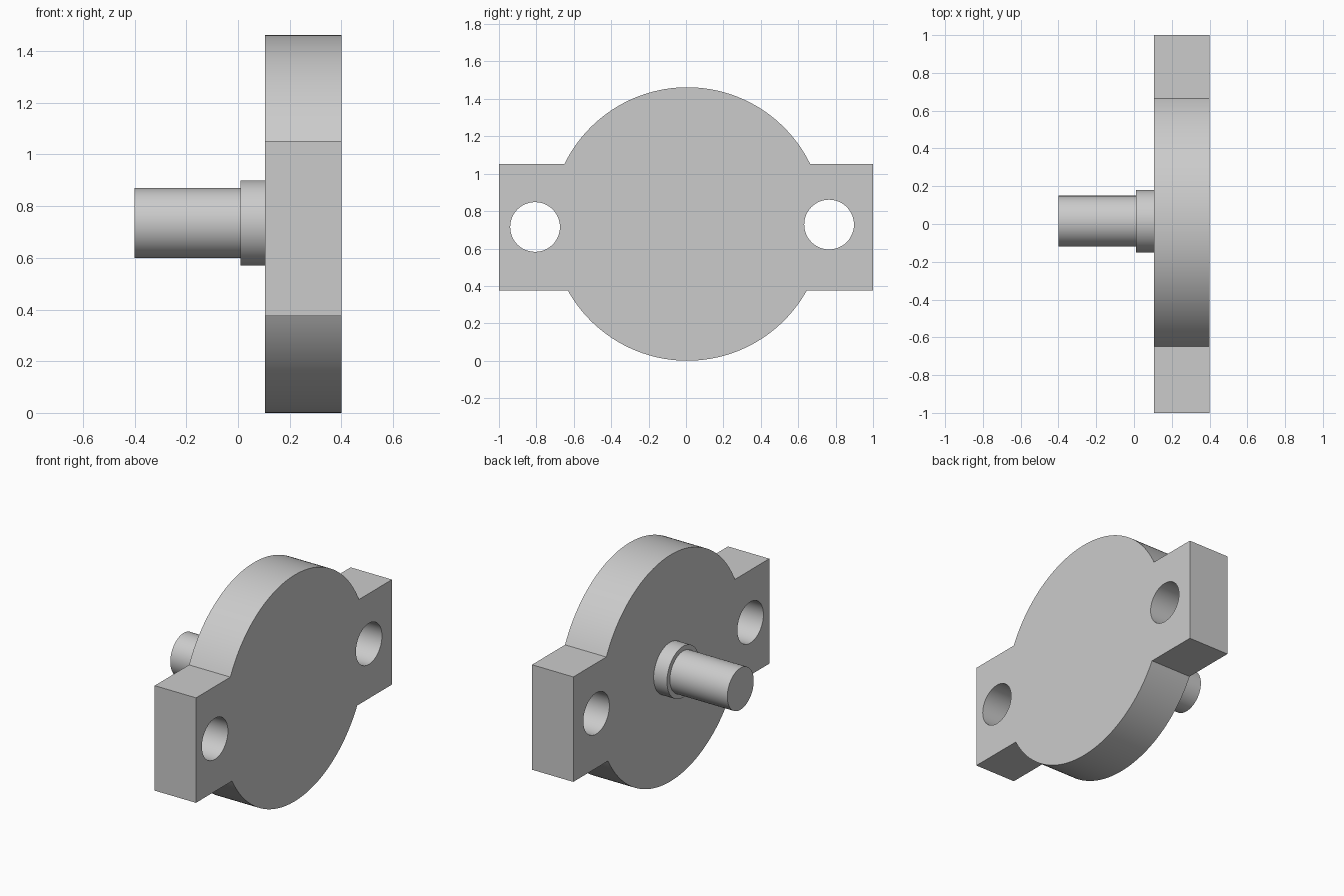
import bpy
import bmesh
from math import asin, cos, sin, pi, radians
from mathutils import Matrix, Vector

cube = bpy.data.objects.get("Cube")
if cube:
    bpy.data.objects.remove(cube, do_unlink=True)

GREY = (0.6, 0.6, 0.6, 1.0)
metal = bpy.data.materials.new("plain grey")
metal.use_nodes = True
metal.diffuse_color = GREY
metal.node_tree.nodes["Principled BSDF"].inputs["Base Color"].default_value = GREY


def finish(bm, name):
    """Turn a bmesh into a smooth-shaded object with sharp edges kept."""
    bmesh.ops.recalc_face_normals(bm, faces=bm.faces[:])
    mesh = bpy.data.meshes.new(name)
    bm.to_mesh(mesh)
    bm.free()
    mesh.materials.append(metal)
    obj = bpy.data.objects.new(name, mesh)
    bpy.context.collection.objects.link(obj)
    bpy.ops.object.select_all(action="DESELECT")
    obj.select_set(True)
    bpy.context.view_layer.objects.active = obj
    bpy.ops.object.shade_smooth_by_angle(angle=radians(30))
    return obj


def arc(cy, cz, r, start, end, steps):
    """Points (y, z) along an arc, both ends included."""
    angles = [start + (end - start) * i / steps for i in range(steps + 1)]
    return [(cy + r * cos(a), cz + r * sin(a)) for a in angles]


def rod(name, x0, x1, y, z, r):
    """Cylinder lying along x."""
    bm = bmesh.new()
    place = Matrix.Translation(((x0 + x1) / 2, y, z)) @ Matrix.Rotation(pi / 2, 4, "Y")
    bmesh.ops.create_cone(bm, cap_ends=True, segments=64, radius1=r, radius2=r,
                          depth=x1 - x0, matrix=place)
    return finish(bm, name)


# Flange outline: a disc with a rectangular ear on each side
BACK, FACE = 0.105, 0.4
CY, CZ, R = 0.007, 0.731, 0.731
EAR_LOW, EAR_HIGH = 0.375, 1.053
high = asin((EAR_HIGH - CZ) / R)
low = asin((CZ - EAR_LOW) / R)
outline = arc(CY, CZ, R, high, pi - high, 64)
outline += [(-1, EAR_HIGH), (-1, EAR_LOW)]
outline += arc(CY, CZ, R, pi + low, 2 * pi - low, 64)
outline += [(1, EAR_LOW), (1, EAR_HIGH)]

# Bolt holes through the ears
holes = [arc(y, z, 0.133, 0, 2 * pi, 48)[:-1]
         for y, z in ((-0.807, 0.715), (0.765, 0.728))]

# Fill the outline around the holes and extrude it to a thick plate
bm = bmesh.new()
edges = []
for loop in [outline] + holes:
    verts = [bm.verts.new((BACK, y, z)) for y, z in loop]
    edges += [bm.edges.new((v, verts[i - 1])) for i, v in enumerate(verts)]
bmesh.ops.triangle_fill(bm, edges=edges, use_beauty=True)
grown = bmesh.ops.extrude_face_region(bm, geom=bm.faces[:])
moved = [g for g in grown["geom"] if isinstance(g, bmesh.types.BMVert)]
bmesh.ops.translate(bm, verts=moved, vec=Vector((FACE - BACK, 0, 0)))
finish(bm, "flange_plate")

# Stepped shaft on the rear of the flange
rod("shaft_collar", 0.01, BACK, 0.015, 0.735, 0.165)
rod("shaft", -0.4, 0.01, 0.015, 0.735, 0.135)
